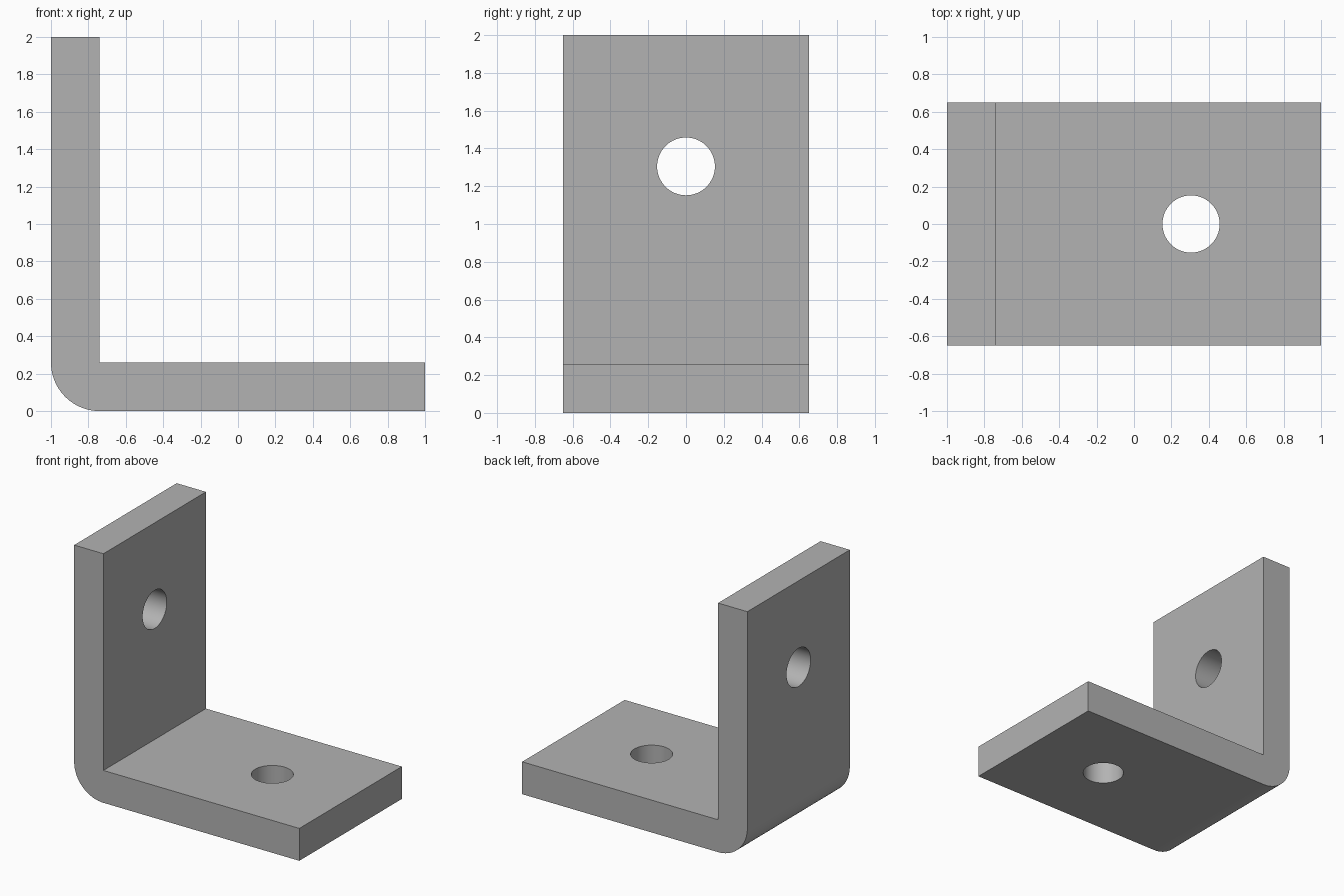
import bpy
import bmesh
from math import pi, sin, cos, radians
from mathutils import Vector

if "Cube" in bpy.data.objects:
    bpy.data.objects.remove(bpy.data.objects["Cube"])

THICK = 0.26        # plate thickness, also the outer bend radius
HALF_WIDTH = 0.65
HOLE_RADIUS = 0.153
HOLE_POS = 1.305    # distance of each hole from the outer corner
BEND_STEPS = 24

# Material
steel = bpy.data.materials.new("grey steel")
steel.use_nodes = True
colour = (0.45, 0.45, 0.45, 1)
steel.diffuse_color = colour
steel.node_tree.nodes["Principled BSDF"].inputs["Base Color"].default_value = colour


def make_bracket():
    """L-shaped profile with a rounded outer bend, extruded along y."""
    inner = -1 + THICK
    profile = [(inner, THICK), (inner, 2), (-1, 2)]
    for i in range(BEND_STEPS + 1):
        a = pi + i / BEND_STEPS * pi / 2
        profile.append((inner + THICK * cos(a), THICK + THICK * sin(a)))
    profile += [(1, 0), (1, THICK)]

    bm = bmesh.new()
    face = bm.faces.new([bm.verts.new((x, -HALF_WIDTH, z)) for x, z in profile])
    side = bmesh.ops.extrude_face_region(bm, geom=[face])["geom"]
    verts = [v for v in side if isinstance(v, bmesh.types.BMVert)]
    bmesh.ops.translate(bm, verts=verts, vec=Vector((0, 2 * HALF_WIDTH, 0)))
    bmesh.ops.recalc_face_normals(bm, faces=bm.faces)
    mesh = bpy.data.meshes.new("angle_bracket")
    bm.to_mesh(mesh)
    bm.free()
    mesh.materials.append(steel)
    obj = bpy.data.objects.new("angle_bracket", mesh)
    bpy.context.collection.objects.link(obj)
    return obj


def drill(obj, location, rotation):
    """Cut a round through-hole and discard the cutter."""
    bpy.ops.mesh.primitive_cylinder_add(vertices=64, radius=HOLE_RADIUS, depth=2 * THICK,
                                        location=location, rotation=rotation)
    cutter = bpy.context.object
    cutter.name = "hole_cutter"
    cutter.hide_render = True
    cutter.data.materials.append(steel)
    mod = obj.modifiers.new("hole", 'BOOLEAN')
    mod.operation = 'DIFFERENCE'
    mod.solver = 'EXACT'
    mod.object = cutter
    bpy.context.view_layer.objects.active = obj
    bpy.ops.object.modifier_apply(modifier=mod.name)
    bpy.data.objects.remove(cutter)


bracket = make_bracket()

# Holes through the upright and the base
drill(bracket, (-1 + THICK / 2, 0, HOLE_POS), (0, pi / 2, 0))
drill(bracket, (-1 + HOLE_POS, 0, THICK / 2), (0, 0, 0))

# Smooth bend and holes, crisp edges elsewhere
bpy.ops.object.select_all(action='DESELECT')
bracket.select_set(True)
bpy.context.view_layer.objects.active = bracket
bpy.ops.object.shade_smooth_by_angle(angle=radians(30))
